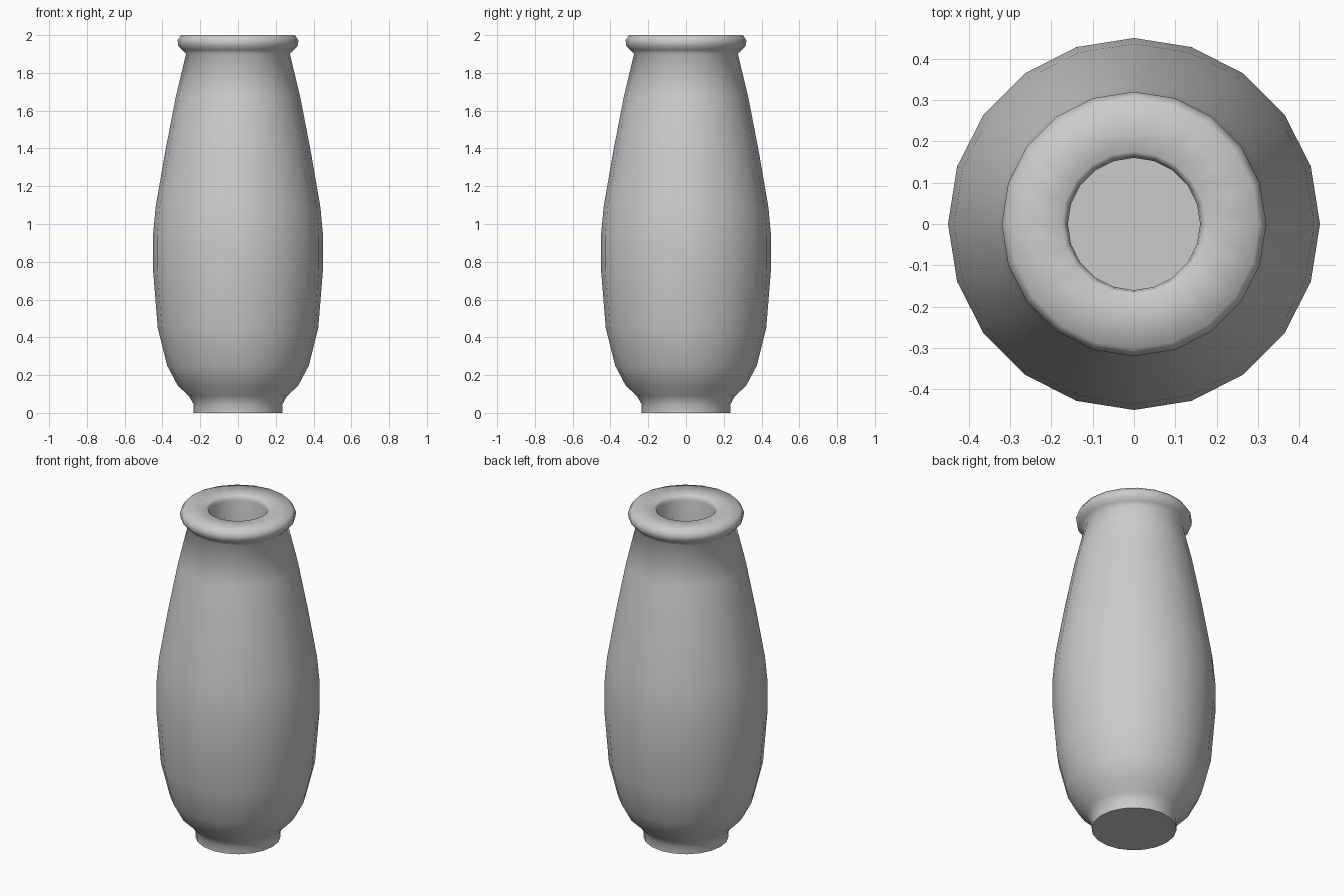
import bpy, bmesh, math

if "Cube" in bpy.data.objects:
    bpy.data.objects.remove(bpy.data.objects["Cube"])

SIDES = 20

# Vase profile (radius, height): foot, belly, neck, rolled rim, inner well
profile = [
    (0.235, 0.0), (0.235, 0.045), (0.26, 0.09), (0.318, 0.143),
    (0.375, 0.25), (0.425, 0.45), (0.45, 0.76), (0.45, 0.94),
    (0.436, 1.09), (0.386, 1.38), (0.33, 1.67), (0.275, 1.90),
    (0.297, 1.922), (0.317, 1.945), (0.32, 1.972), (0.302, 2.0),
    (0.175, 2.0), (0.164, 1.99), (0.16, 1.97), (0.16, 0.12),
]

bm = bmesh.new()
rings = []
for r, z in profile:
    rings.append([bm.verts.new((r * math.cos(2 * math.pi * i / SIDES),
                                r * math.sin(2 * math.pi * i / SIDES), z))
                  for i in range(SIDES)])

# Walls between rings
for a, b in zip(rings, rings[1:]):
    for i in range(SIDES):
        j = (i + 1) % SIDES
        bm.faces.new((a[i], a[j], b[j], b[i]))

# Underside and inner floor
bm.faces.new(rings[0][::-1])
bm.faces.new(rings[-1])

mesh = bpy.data.meshes.new("vase")
bm.to_mesh(mesh)
bm.free()
vase = bpy.data.objects.new("vase", mesh)
bpy.context.collection.objects.link(vase)

# Smooth sides, sharp foot edge and floor
bpy.context.view_layer.objects.active = vase
vase.select_set(True)
bpy.ops.object.shade_smooth_by_angle(angle=math.radians(60))
